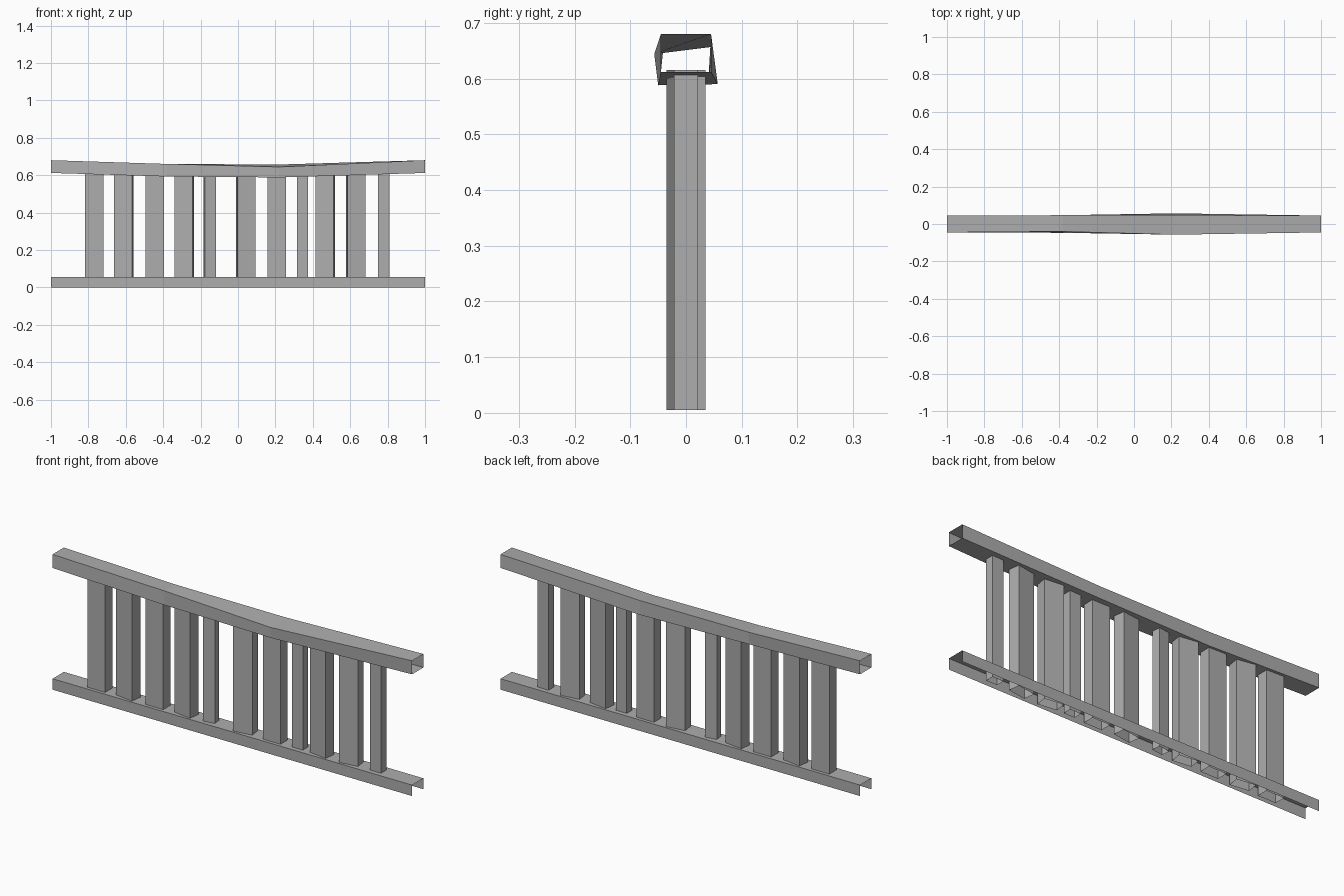
import bpy
import bmesh
from math import radians
from mathutils import Matrix, Vector

cube = bpy.data.objects.get("Cube")
if cube:
    bpy.data.objects.remove(cube, do_unlink=True)

grey = bpy.data.materials.new("plain_grey")
grey.use_nodes = True
colour = (0.42, 0.42, 0.42, 1)
grey.diffuse_color = colour
grey.node_tree.nodes["Principled BSDF"].inputs["Base Color"].default_value = colour


def loft(name, rings, closed=True):
    """Skin a row of equal cross-sections, leaving both ends open."""
    bm = bmesh.new()
    rows = [[bm.verts.new(p) for p in ring] for ring in rings]
    count = len(rows[0])
    for a, b in zip(rows, rows[1:]):
        for i in range(count if closed else count - 1):
            j = (i + 1) % count
            bm.faces.new((a[i], a[j], b[j], b[i]))
    mesh = bpy.data.meshes.new(name)
    bm.to_mesh(mesh)
    bm.free()
    mesh.materials.append(grey)
    obj = bpy.data.objects.new(name, mesh)
    bpy.context.collection.objects.link(obj)
    return obj


def rail(name, sections, closed):
    return loft(name, [[(x, y, z) for y, z in s] for x, s in sections], closed)


# Bottom rail: upside-down channel
half = 0.045
channel = [(-half, 0), (-half, 0.055), (half, 0.055), (half, 0)]
rail("bottom_rail", [(-1, channel), (1, channel)], False)

# Hand rail: sagging, slightly twisted hollow beam
end = [(-half, 0.612), (-half, 0.68), (half, 0.68), (half, 0.612)]
left_sag = [(-0.047, 0.593), (-0.04, 0.66), (0.047, 0.659), (0.04, 0.595)]
right_sag = [(-0.05, 0.588), (-0.057, 0.644), (0.048, 0.657), (0.057, 0.59)]
rail("hand_rail", [(-1, end), (-0.38, left_sag), (0.22, right_sag), (1, end)], True)

# Balusters: centre x, narrow or wide, turn in degrees
WIDE, NARROW = (0.098, 0.057), (0.061, 0.043)
balusters = [
    (-0.768, WIDE, 0), (-0.61, WIDE, -8), (-0.445, WIDE, 0), (-0.287, WIDE, -8),
    (-0.15, NARROW, 8), (0.042, WIDE, 8), (0.207, WIDE, 0), (0.345, NARROW, 0),
    (0.467, WIDE, -8), (0.63, WIDE, 8), (0.78, NARROW, 0),
]
for n, (x, (w, d), turn) in enumerate(balusters, 1):
    spin = Matrix.Rotation(radians(turn), 3, "Z")
    corners = [(-w / 2, -d / 2), (w / 2, -d / 2), (w / 2, d / 2), (-w / 2, d / 2)]
    rings = [[spin @ Vector((u, v, 0)) + Vector((x, 0, z)) for u, v in corners]
             for z in (0.005, 0.615)]
    loft(f"baluster_{n}", rings)
